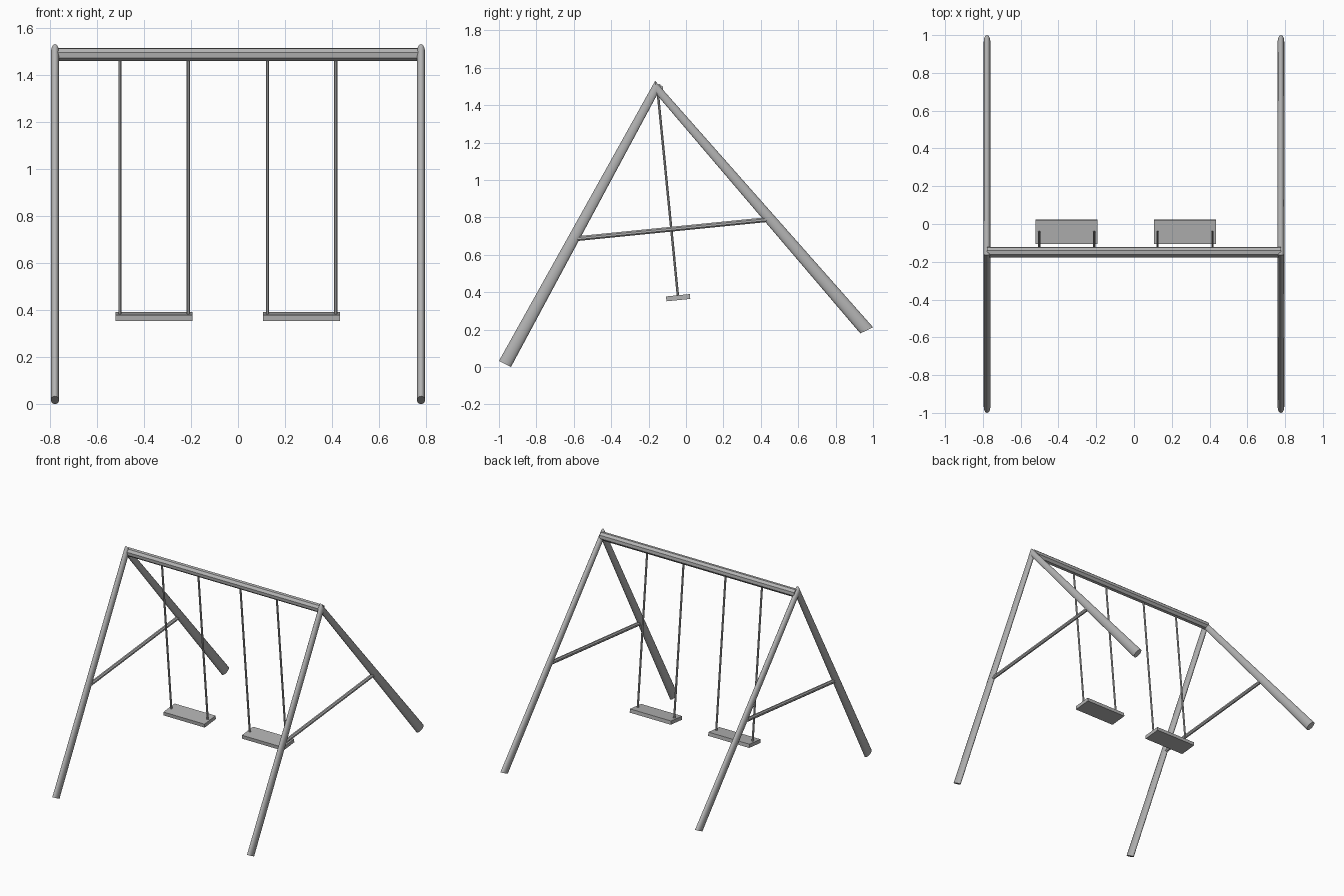
import bpy, bmesh, math
from mathutils import Vector, Matrix

cube = bpy.data.objects.get("Cube")
if cube:
    bpy.data.objects.remove(cube, do_unlink=True)

grey = bpy.data.materials.new("plain grey")
grey.use_nodes = True
grey.diffuse_color = (0.45, 0.45, 0.45, 1)
grey.node_tree.nodes["Principled BSDF"].inputs["Base Color"].default_value = grey.diffuse_color

TILT = math.radians(5.7)   # the whole swing leans backwards by this much
LEG_X = 0.778


def finish(name, bm):
    bmesh.ops.recalc_face_normals(bm, faces=bm.faces)
    mesh = bpy.data.meshes.new(name)
    bm.to_mesh(mesh)
    bm.free()
    mesh.materials.append(grey)
    obj = bpy.data.objects.new(name, mesh)
    bpy.context.collection.objects.link(obj)
    bpy.ops.object.select_all(action='DESELECT')
    obj.select_set(True)
    bpy.context.view_layer.objects.active = obj
    bpy.ops.object.shade_smooth_by_angle(angle=math.radians(30))
    return obj


def sweep(name, rings):
    """Closed tube through a list of rings of points."""
    bm = bmesh.new()
    loops = [[bm.verts.new(p) for p in ring] for ring in rings]
    n = len(loops[0])
    for a, b in zip(loops, loops[1:]):
        for i in range(n):
            j = (i + 1) % n
            bm.faces.new((a[i], a[j], b[j], b[i]))
    bm.faces.new(loops[0])
    bm.faces.new(loops[-1])
    return finish(name, bm)


def oval(x, outer, inner, half_x=0.0175, sides=20):
    """Oval ring lying between two (y, z) points of the side outline."""
    o, i = Vector((x, *outer)), Vector((x, *inner))
    mid, half = (o + i) / 2, (i - o) / 2
    turns = [math.tau * k / sides for k in range(sides)]
    return [mid + half * math.cos(t) + Vector((half_x * math.sin(t), 0, 0)) for t in turns]


def bar(name, start, end, radius, sides):
    """Straight bar with flat facets, aligned with the lean."""
    start, end = Vector(start), Vector(end)
    axis = (end - start).normalized()
    side = Vector((0, math.cos(TILT), math.sin(TILT))) if abs(axis.x) > 0.5 else Vector((1, 0, 0))
    up = axis.cross(side)
    turns = [math.tau * (k + 0.5) / sides for k in range(sides)]
    rings = [[p + (side * math.cos(t) + up * math.sin(t)) * radius for t in turns]
             for p in (start, end)]
    return sweep(name, rings)


# End frames: tapered legs mitred at the apex, with a cross brace
for side, x in (("right", -LEG_X), ("left", LEG_X)):
    apex = oval(x, (-0.165, 1.53), (-0.155, 1.455))
    sweep(side + "_front_leg", [oval(x, (-1.0, 0.033), (-0.936, 0.0)), apex])
    sweep(side + "_back_leg", [oval(x, (1.0, 0.213), (0.932, 0.18)), apex])
    bar(side + "_cross_brace", (x, -0.60, 0.685), (x, 0.45, 0.79), 0.014, 8)

# Top beam
bar("top_beam", (-LEG_X, -0.149, 1.485), (LEG_X, -0.149, 1.485), 0.029, 8)

# Seats, each hung on two ropes
for side, x in (("right", -0.357), ("left", 0.27)):
    bm = bmesh.new()
    place = Matrix.Translation((x, -0.042, 0.371)) @ Matrix.Rotation(TILT, 4, 'X')
    bmesh.ops.create_cube(bm, size=1, matrix=place @ Matrix.Diagonal((0.328, 0.128, 0.026, 1)))
    finish(side + "_seat", bm)
    for end, offset in (("right", -0.1455), ("left", 0.1455)):
        bar(f"{side}_seat_{end}_rope", (x + offset, -0.152, 1.48),
            (x + offset, -0.043, 0.378), 0.007, 8)
